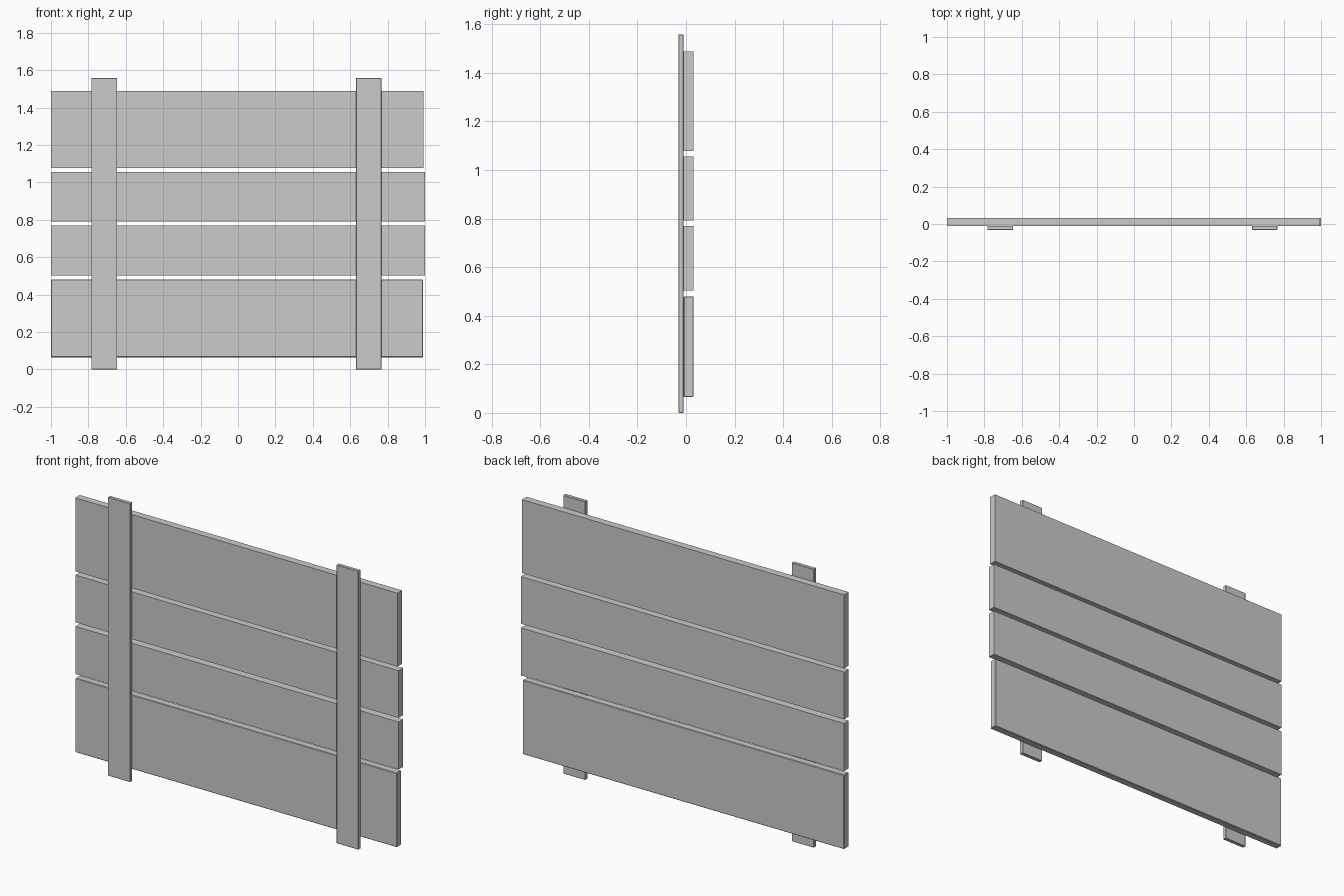
import bpy

if "Cube" in bpy.data.objects:
    bpy.data.objects.remove(bpy.data.objects["Cube"])


def board(name, x, y, z, bevel=0.0):
    """Box spanning the given (min, max) ranges, with optional small chamfer."""
    spans = (x, y, z)
    bpy.ops.mesh.primitive_cube_add(size=1, location=[(a + b) / 2 for a, b in spans])
    ob = bpy.context.object
    ob.name = name
    ob.scale = [b - a for a, b in spans]
    bpy.ops.object.transform_apply(location=False, rotation=False, scale=True)
    if bevel:
        mod = ob.modifiers.new("edge_chamfer", "BEVEL")
        mod.width = bevel
        mod.segments = 1
    return ob


# Horizontal planks, bottom to top
PLANK_Y = (-0.01, 0.031)
planks = [
    ("bottom_plank", 0.99, (0.065, 0.48), 0.003),
    ("lower_middle_plank", 1.0, (0.503, 0.769), 0),
    ("upper_middle_plank", 1.0, (0.792, 1.056), 0),
    ("top_plank", 0.993, (1.077, 1.488), 0),
]
for name, right, z, bevel in planks:
    board(name, (-1.0, right), PLANK_Y, z, bevel)

# Upright battens across the front
for name, x in (("left_batten", (-0.784, -0.646)), ("right_batten", (0.631, 0.767))):
    board(name, x, (-0.031, -0.01), (0, 1.558), 0.002)
